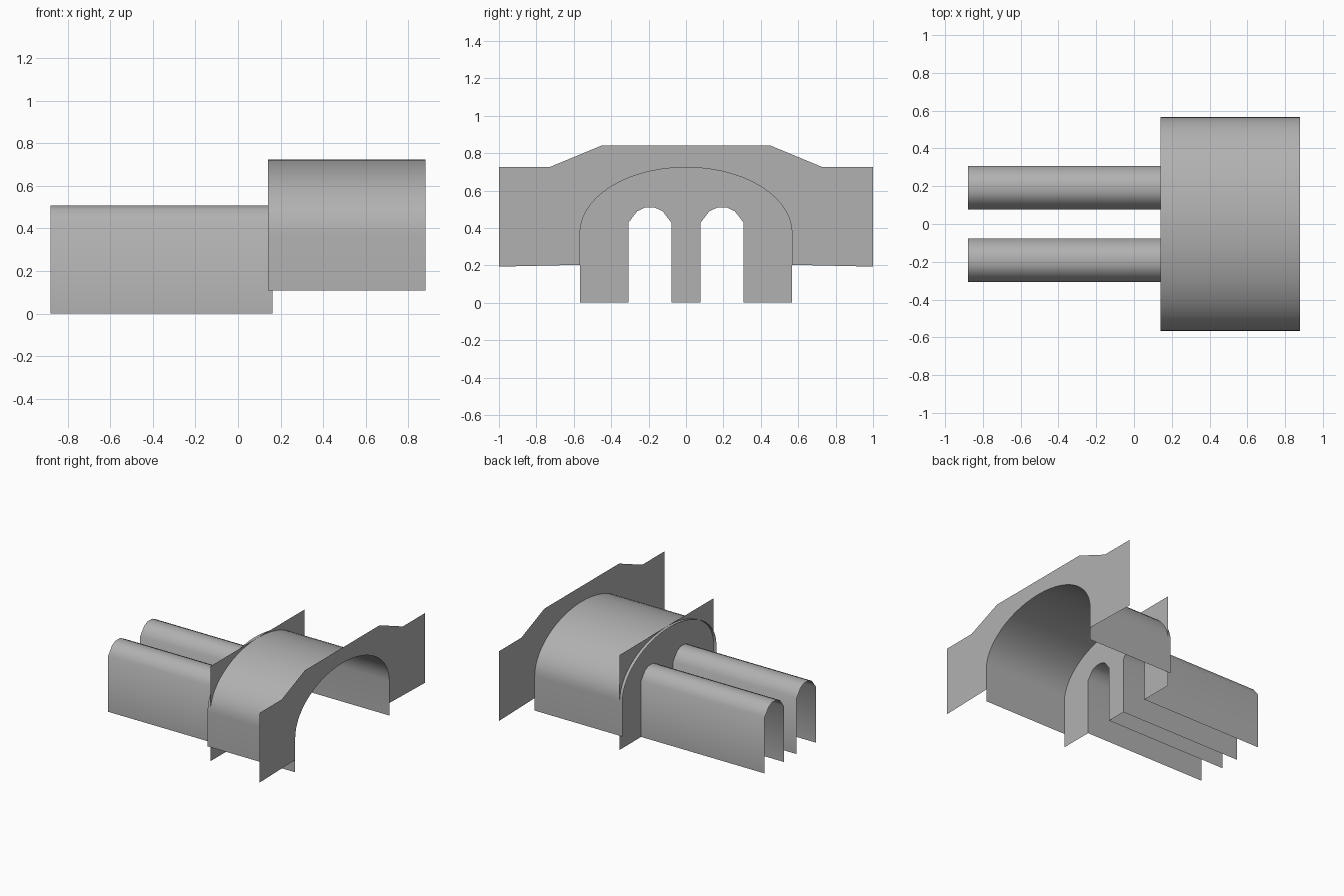
import bpy
from math import pi, cos, sin

if "Cube" in bpy.data.objects:
    bpy.data.objects.remove(bpy.data.objects["Cube"])

# Dark grey used on every part
grey = bpy.data.materials.new("dark_grey")
grey.diffuse_color = (0.44, 0.44, 0.44, 1)
grey.use_nodes = True
grey.node_tree.nodes["Principled BSDF"].inputs["Base Color"].default_value = grey.diffuse_color


def make_object(name, verts, faces, smooth=False):
    mesh = bpy.data.meshes.new(name)
    mesh.from_pydata(verts, [], faces)
    mesh.update()
    for p in mesh.polygons:
        p.use_smooth = smooth
    mesh.materials.append(grey)
    obj = bpy.data.objects.new(name, mesh)
    bpy.context.collection.objects.link(obj)
    return obj


def sweep(name, profile, x0, x1):
    """Open sheet: (y, z) profile extruded along x."""
    n = len(profile)
    verts = [(x, y, z) for x in (x0, x1) for y, z in profile]
    faces = [(i, i + 1, n + i + 1, n + i) for i in range(n - 1)]
    return make_object(name, verts, faces, smooth=True)


def flat_wall(name, outline, x):
    """Single upright sheet with a (y, z) outline."""
    verts = [(x, y, z) for y, z in outline]
    return make_object(name, verts, [tuple(range(len(verts)))])


R = 0.567           # half width of the large vault
SPRING = 0.372      # height where the large arch begins
RISE = 0.352
TOP = SPRING + RISE
FRONT, BACK = 0.88, 0.163

# Profiles, each running from -y to +y
arc = [(-R * cos(pi * i / 28), SPRING + RISE * sin(pi * i / 28)) for i in range(29)]
half_bore = [(0.115, 0.0), (0.115, 0.428), (0.068, 0.489), (0.028, 0.508)]
bore = [(-y, z) for y, z in half_bore] + half_bore[::-1]
bores = {"left": [(y - 0.193, z) for y, z in bore],
         "right": [(y + 0.193, z) for y, z in bore]}

# Large vault
sweep("large_vault", [(-R, 0.108)] + arc + [(R, 0.108)], 0.14, FRONT)

# Two small tunnel bores
for side, profile in bores.items():
    sweep(side + "_bore", profile, -0.88, BACK)

# Dividing wall with both bore openings
flat_wall("dividing_wall",
          [(-R, 0)] + bores["left"] + bores["right"] + [(R, 0), (R, TOP), (-R, TOP)], BACK)

# Portal wall with stepped parapet around the large arch
half_top = [(1.0, 0.193), (1.0, 0.725), (0.73, 0.725), (0.45, 0.841)]
flat_wall("portal_wall",
          [(-R, 0.203)] + arc + [(R, 0.203)] + half_top
          + [(-y, z) for y, z in half_top[::-1]], FRONT)
